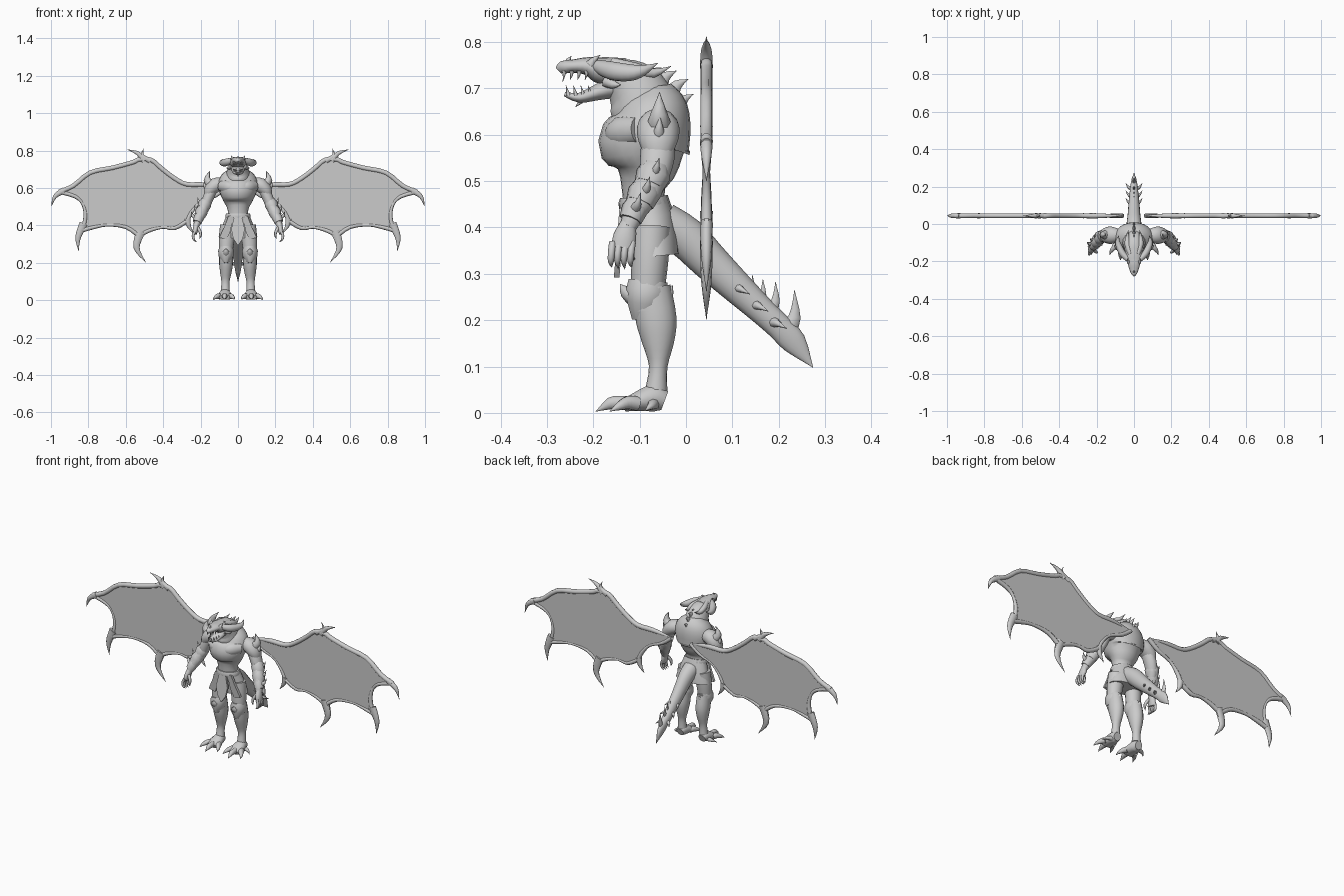
import bpy, bmesh, math
from mathutils import Vector

grey = bpy.data.materials.new("stone_grey")
grey.diffuse_color = (0.6, 0.6, 0.6, 1)
AXIS = {'X': Vector((1, 0, 0)), 'Y': Vector((0, 1, 0)), 'Z': Vector((0, 0, 1))}


def finish(name, bm, mirror, angle=50):
    bmesh.ops.recalc_face_normals(bm, faces=bm.faces)
    me = bpy.data.meshes.new(name)
    bm.to_mesh(me)
    bm.free()
    me.materials.append(grey)
    ob = bpy.data.objects.new(name, me)
    bpy.context.collection.objects.link(ob)
    bpy.ops.object.select_all(action='DESELECT')
    ob.select_set(True)
    bpy.context.view_layer.objects.active = ob
    bpy.ops.object.shade_smooth_by_angle(angle=math.radians(angle))
    if mirror:
        ob.modifiers.new("Mirror", 'MIRROR').use_mirror_merge = False
    return ob


def smooth_path(pts, sub):
    """Catmull-Rom through points that also carry radii."""
    out = []
    for i in range(len(pts) - 1):
        p0, p1, p2, p3 = pts[max(i - 1, 0)], pts[i], pts[i + 1], pts[min(i + 2, len(pts) - 1)]
        for k in range(sub):
            t = k / sub
            out.append([0.5 * (2 * b + (c - a) * t + (2 * a - 5 * b + 4 * c - d) * t * t
                               + (3 * b - a - 3 * c + d) * t ** 3)
                        for a, b, c, d in zip(p0, p1, p2, p3)])
    return out + [list(pts[-1])]


def loft(name, pts, mirror=False, ref='X', n=14, sub=3):
    """Elliptical tube; each point is x, y, z, radius along ref, other radius."""
    pts = smooth_path(pts, sub)
    bm = bmesh.new()
    rings = []
    for i, p in enumerate(pts):
        c = Vector(p[:3])
        t = (Vector(pts[min(i + 1, len(pts) - 1)][:3]) - Vector(pts[max(i - 1, 0)][:3])).normalized()
        s = (AXIS[ref] - t * t.dot(AXIS[ref])).normalized()
        u = t.cross(s)
        a, b = max(p[3], 0.0006), max(p[4], 0.0006)
        rings.append([bm.verts.new(c + s * a * math.cos(2 * math.pi * k / n)
                                   + u * b * math.sin(2 * math.pi * k / n)) for k in range(n)])
    for r, q in zip(rings, rings[1:]):
        for k in range(n):
            bm.faces.new((r[k], r[(k + 1) % n], q[(k + 1) % n], q[k]))
    bm.faces.new(rings[0])
    bm.faces.new(rings[-1])
    return finish(name, bm, mirror)


def spike(name, base, mid, tip, r, mirror=False, ref='X', flat=1.0):
    loft(name, [(*base, r * flat, r), (*mid, r * .6 * flat, r * .6), (*tip, 0, 0)], mirror, ref, 8)


def plate(name, outline, y, thick, mirror=False, slope=0.0):
    """Flat panel in the x-z plane, leaning forward by slope below z 0.45."""
    bm = bmesh.new()
    f = bm.faces.new([bm.verts.new((x, y - slope * (0.45 - z), z)) for x, z in outline])
    r = bmesh.ops.extrude_face_region(bm, geom=[f])
    bmesh.ops.translate(bm, verts=[v for v in r['geom'] if isinstance(v, bmesh.types.BMVert)], vec=(0, thick, 0))
    bmesh.ops.triangulate(bm, faces=[f for f in bm.faces if len(f.verts) > 4])
    return finish(name, bm, mirror, 30)


# Torso, neck
loft("torso", [(0, -.088, .43, .058, .046), (0, -.092, .485, .055, .047), (0, -.085, .53, .078, .07),
               (0, -.09, .575, .098, .1), (0, -.074, .62, .108, .086), (0, -.068, .67, .088, .07),
               (0, -.07, .705, .045, .04)], n=24)
loft("neck", [(0, -.085, .62, .07, .07), (0, -.1, .68, .062, .07), (0, -.128, .715, .052, .055),
              (0, -.16, .738, .044, .03)], n=18)
# Head with open mouth
loft("skull", [(0, -.13, .735, .04, .03), (0, -.18, .738, .046, .03), (0, -.212, .748, .034, .02),
               (0, -.245, .748, .024, .014), (0, -.266, .745, .015, .014), (0, -.275, .738, .005, .008)], n=16)
loft("lower_jaw", [(0, -.14, .708, .038, .028), (0, -.19, .692, .034, .018), (0, -.23, .68, .023, .011),
                   (0, -.262, .688, .006, .005)], n=14)
spike("chin_spike", (0, -.22, .683), (0, -.228, .672), (0, -.238, .66), .01)
for i in range(4):
    y, x = -.215 - i * .016, .024 - i * .005
    spike("upper_tooth", (x, y, .738), (x, y, .729), (x, y - .003, .718 - .004 * (i == 3)), .005, True)
    spike("lower_tooth", (x, y + .01, .685), (x, y + .007, .695), (x, y + .004, .706), .0045, True)
# Horns, brows and cheek spikes
loft("large_horn", [(.03, -.19, .748, .014, .014), (.06, -.16, .738, .02, .018), (.08, -.12, .734, .018, .017),
                    (.087, -.09, .74, .011, .011), (.08, -.06, .755, 0, 0)], True, 'Z')
loft("crown_horn", [(.02, -.16, .755, .012, .012), (.035, -.11, .742, .015, .014),
                    (.035, -.07, .733, .01, .01), (.03, -.032, .748, 0, 0)], True, 'X')
spike("brow_spike", (.028, -.205, .752), (.032, -.198, .762), (.036, -.185, .772), .011, True)
spike("nose_spike", (0, -.255, .755), (0, -.253, .762), (0, -.247, .77), .008)
spike("cheek_spike", (.035, -.17, .715), (.052, -.155, .708), (.062, -.14, .708), .014, True, 'Z')
# Spines down the back
for y, z, s in ((-.085, .72, .9), (-.055, .71, 1), (-.03, .692, 1), (-.012, .665, .8), (-.028, .54, .6)):
    spike("back_spine", (0, y, z), (0, y + .012 * s, z + .016 * s), (0, y + .035 * s, z + .028 * s), .018 * s, flat=.6)
# Chest muscles
loft("chest_muscle", [(.015, -.15, .6, .02, .026), (.05, -.14, .605, .035, .032), (.085, -.1, .61, .03, .03)],
     True, 'Z')

# Arms
loft("shoulder", [(.085, -.06, .62, .035, .035), (.12, -.06, .615, .046, .04), (.15, -.06, .585, .042, .034),
                  (.162, -.06, .55, .026, .02)], True, 'Y')
spike("shoulder_spike", (.135, -.058, .61), (.165, -.058, .645), (.15, -.057, .692), .031, True, 'Y')
spike("small_shoulder_spike", (.155, -.06, .59), (.175, -.058, .61), (.18, -.056, .64), .018, True, 'Y')
loft("upper_arm", [(.135, -.06, .6, .035, .03), (.158, -.062, .55, .037, .03), (.175, -.07, .505, .031, .027),
                   (.182, -.08, .48, .028, .024)], True, 'Y')
loft("forearm", [(.175, -.068, .52, .027, .024), (.19, -.085, .48, .034, .03), (.208, -.108, .44, .027, .026),
                 (.222, -.125, .4, .018, .016)], True, 'Y')
# Layered arm guards with pointed elbows
for x, y, z, r in ((.177, -.07, .515, .038), (.195, -.09, .475, .036), (.21, -.11, .44, .029)):
    loft("arm_guard", [(x - .006, y + .006, z + .02, r * .75, r * .7), (x, y, z, r, r * .95),
                       (x + .009, y - .01, z - .024, r * .86, r * .84)], True, 'Y', 8, 1)
    spike("guard_spike", (x + .015, y, z), (x + .032, y + .006, z + .012), (x + .04, y + .012, z + .035), .013, True, 'Y')
# Hands
loft("palm", [(.22, -.124, .41, .017, .015), (.227, -.132, .38, .025, .015), (.232, -.137, .355, .024, .012)], True, 'Y')
for i in range(4):
    y = -.158 + i * .014
    loft("finger", [(.231, y, .368, .008, .008), (.24, y - .003, .345, .0075, .0075),
                    (.236, y - .004, .325, .006, .006), (.222, y - .002, .308 + .004 * abs(i - 1.5), 0, 0)], True, 'Y', 8)
loft("thumb", [(.215, -.14, .388, .009, .009), (.202, -.15, .365, .008, .008), (.2, -.153, .345, .006, .006),
               (.205, -.155, .328, 0, 0)], True, 'Y', 8)

# Skirt armour and front flaps
loft("skirt", [(0, -.088, .458, .06, .05), (0, -.078, .42, .075, .053), (0, -.068, .375, .093, .052),
               (0, -.064, .338, .104, .05)], n=16, sub=1)
loft("belt", [(0, -.09, .44, .066, .054), (0, -.09, .452, .068, .056), (0, -.09, .464, .062, .052)], n=20, sub=1)
plate("front_flap", [(-.02, .45), (.02, .45), (.036, .38), (.026, .33), (0, .292), (-.026, .33), (-.036, .38)],
      -.143, .012, slope=.08)
plate("side_flap", [(.025, .455), (.052, .45), (.07, .4), (.1, .335), (.06, .325), (.04, .37)], -.136, .014, True, -.1)

# Legs
loft("thigh", [(.052, -.075, .4, .044, .042), (.06, -.078, .33, .042, .04), (.064, -.082, .26, .036, .036),
               (.065, -.08, .22, .033, .034)], True, n=16)
loft("shin", [(.064, -.075, .27, .035, .042), (.064, -.064, .2, .037, .044), (.065, -.06, .15, .031, .034),
              (.067, -.06, .1, .022, .02), (.068, -.064, .05, .024, .024)], True, n=16)
loft("knee_guard", [(.064, -.082, .285, .034, .044), (.064, -.084, .265, .042, .047), (.064, -.088, .235, .04, .042),
                    (.064, -.095, .198, .014, .023)], True, n=10, sub=1)
spike("knee_spike", (.064, -.108, .25), (.064, -.13, .262), (.064, -.142, .278), .024, True)
spike("calf_spike", (.064, -.045, .25), (.064, -.036, .262), (.064, -.029, .275), .017, True)
# Clawed feet
loft("foot", [(.07, -.046, .026, .022, .022), (.07, -.07, .032, .03, .03), (.07, -.11, .023, .037, .02),
              (.07, -.135, .015, .034, .013)], True)
for x, y in ((.025, -.165), (.072, -.195), (.122, -.165)):
    mx, b = .07 + (x - .07) * .7, .07 + (x - .07) * .5
    loft("toe", [(b, -.105, .02, .016, .016), (mx, y + .04, .022, .014, .015), (x, y + .02, .014, .009, .009),
                 (x + (x - .07) * .15, y, .003, 0, 0)], True, n=10)
spike("heel_claw", (.085, -.07, .02), (.115, -.075, .015), (.135, -.09, .004), .014, True, 'Z')

# Tail with blade and spines
loft("tail", [(0, -.05, .41, .045, .045), (0, 0, .378, .04, .045), (0, .05, .328, .034, .041),
              (0, .1, .28, .03, .036), (0, .16, .224, .024, .03), (0, .2, .187, .02, .028),
              (0, .235, .15, .013, .026), (0, .274, .098, 0, 0)], n=16)
for y, z, s in ((.135, .268, .7), (.155, .252, .9), (.18, .238, 1.1), (.215, .2, 1.6)):
    spike("tail_spine", (0, y, z - .02), (0, y + .012 * s, z + .004 * s), (0, y + .012 * s, z + .04 * s), .014 * s, flat=.55)
for y in (.11, .15, .19):
    z = .27 - (y - .11) * .93
    spike("tail_side_spike", (.015, y, z), (.03, y + .008, z - .003), (.044, y + .028, z - .014), .012, True, 'Z')

# Wings: scalloped membrane, thick rim and claws
WY = .044
top = [(.06, .605), (.18, .618), (.275, .62), (.34, .652), (.41, .705), (.465, .75), (.53, .752), (.56, .738),
       (.67, .708), (.79, .682), (.88, .612), (.955, .58)]
scallops = [[(.955, .58), (.87, .555), (.83, .515), (.815, .45), (.83, .375)],
            [(.83, .375), (.775, .39), (.7, .402), (.6, .392), (.53, .345)],
            [(.53, .345), (.47, .375), (.4, .39), (.34, .385), (.27, .425)],
            [(.27, .425), (.25, .47), (.2, .525), (.12, .56), (.06, .605)]]
outline = [p[:2] for p in smooth_path(top, 2)[:-1]]
for edge in scallops:
    outline += [p[:2] for p in smooth_path(edge, 3)[:-1]]
plate("wing_membrane", outline, WY - .006, .012, True)
loft("wing_arm", [(x, WY, z, .013 if i else .003, .013 if i else .004) for i, (x, z) in enumerate(top)],
     True, 'Y', 10)
for edge in scallops:
    loft("wing_rim", [(x, WY, z, r, r) for (x, z), r in zip(edge, (.012, .011, .008, .011, .012))], True, 'Y', 8)
# Each claw: base, bend and tip in the wing plane
for base, bend, tip, r in (((.47, .745), (.512, .772), (.503, .812), .016),
                           ((.5, .745), (.535, .785), (.592, .806), .018),
                           ((.93, .588), (.978, .555), (.998, .5), .018),
                           ((.825, .41), (.855, .335), (.852, .262), .024),
                           ((.52, .37), (.542, .28), (.492, .202), .026),
                           ((.27, .435), (.262, .395), (.235, .355), .018)):
    loft("wing_claw", [(base[0], WY, base[1], .014, r), (bend[0], WY, bend[1], .011, r * .65),
                       (tip[0], WY, tip[1], 0, 0)], True, 'Y', 10, 4)
